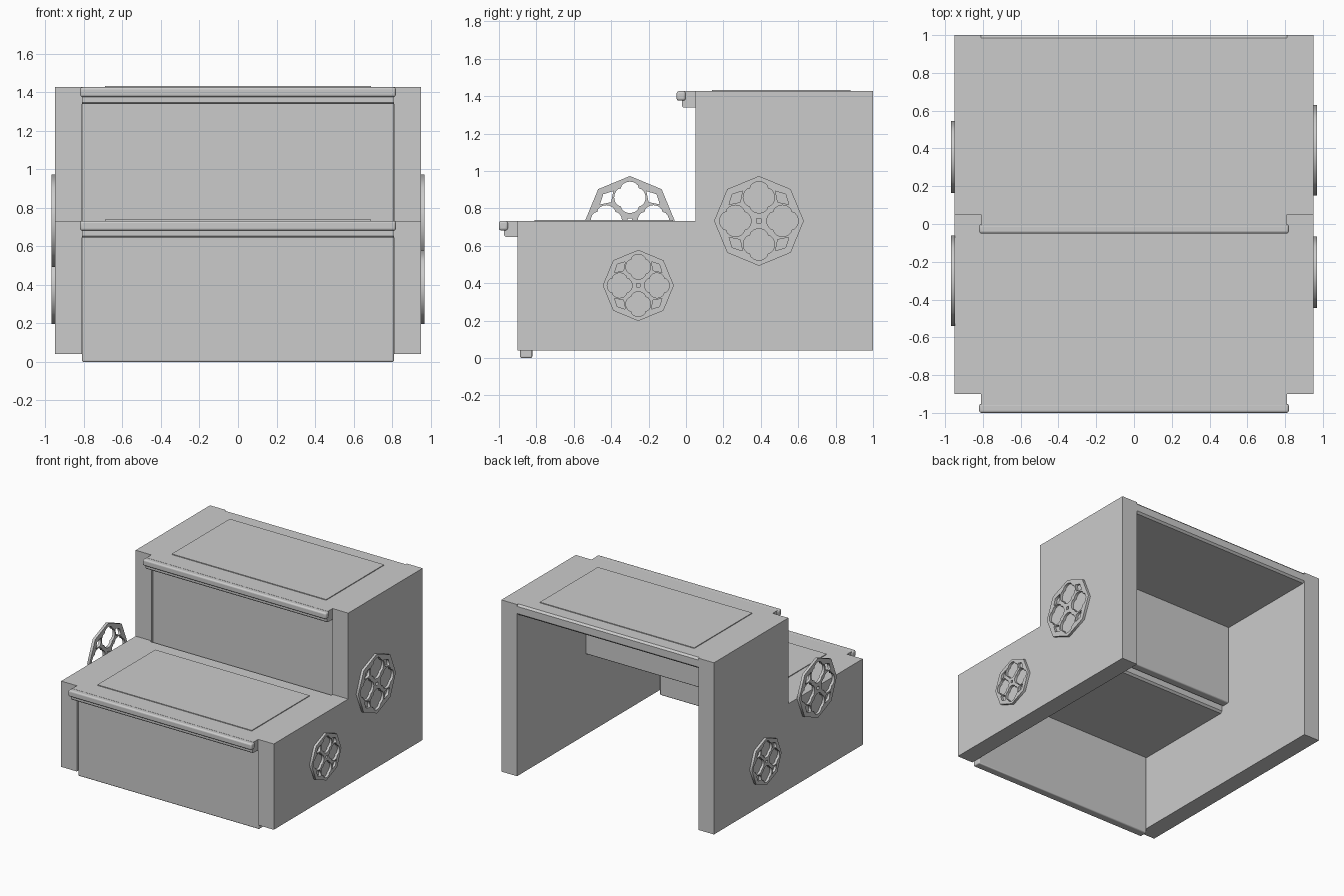
import bpy, bmesh, math
from mathutils import Matrix

if "Cube" in bpy.data.objects:
    bpy.data.objects.remove(bpy.data.objects["Cube"])

grey = bpy.data.materials.new("plain grey")
grey.diffuse_color = (0.6, 0.6, 0.6, 1)
grey.use_nodes = True
grey.node_tree.nodes["Principled BSDF"].inputs["Base Color"].default_value = grey.diffuse_color


def finish(ob, bevel=0, segments=3):
    ob.data.materials.clear()
    ob.data.materials.append(grey)
    if bevel:
        m = ob.modifiers.new("rounding", "BEVEL")
        m.width, m.segments, m.limit_method = bevel, segments, "ANGLE"
        for p in ob.data.polygons:
            p.use_smooth = True
        bpy.ops.object.select_all(action="DESELECT")
        ob.select_set(True)
        bpy.context.view_layer.objects.active = ob
        bpy.ops.object.shade_smooth_by_angle(angle=math.radians(40))
    return ob


def box(name, lo, hi, bevel=0):
    bm = bmesh.new()
    size = [b - a for a, b in zip(lo, hi)]
    mid = [(a + b) / 2 for a, b in zip(lo, hi)]
    bmesh.ops.create_cube(bm, size=1, matrix=Matrix.Translation(mid) @ Matrix.Diagonal((*size, 1)))
    me = bpy.data.meshes.new(name)
    bm.to_mesh(me)
    bm.free()
    ob = bpy.data.objects.new(name, me)
    bpy.context.collection.objects.link(ob)
    return finish(ob, bevel)


def extrude_x(name, profile, x0, x1):
    """Solid from a (y, z) outline, running from x0 to x1."""
    bm = bmesh.new()
    face = bm.faces.new([bm.verts.new((x0, y, z)) for y, z in profile])
    geo = bmesh.ops.extrude_face_region(bm, geom=[face])["geom"]
    bmesh.ops.translate(bm, vec=(x1 - x0, 0, 0),
                        verts=[v for v in geo if isinstance(v, bmesh.types.BMVert)])
    bmesh.ops.recalc_face_normals(bm, faces=bm.faces[:])
    me = bpy.data.meshes.new(name)
    bm.to_mesh(me)
    bm.free()
    ob = bpy.data.objects.new(name, me)
    bpy.context.collection.objects.link(ob)
    return finish(ob)


def polar(r, a):
    return r * math.cos(a), r * math.sin(a)


def rosette(name, x, y, z, R):
    """Octagonal tracery plate with four lobed holes, corner slots and a centre hole."""
    loops = [[polar(R, i * math.pi / 4) for i in range(8)]]
    loops.append([polar(0.07 * R, math.pi / 4 + i * math.pi / 2) for i in range(4)])
    for k in range(4):
        a = k * math.pi / 2
        cx, cy = polar(0.525 * R, a)
        hole = []
        for i in range(32):
            t = 2 * math.pi * i / 32
            r = R * (0.285 + 0.065 * abs(math.cos(2 * t)) ** 0.6)
            dx, dy = polar(r, t + a)
            hole.append((cx + dx, cy + dy))
        loops.append(hole)
        # slot between neighbouring lobes
        d = a + math.pi / 4
        loops.append([polar(0.59 * R, d), polar(0.76 * R, d - 0.28),
                      polar(0.84 * R, d), polar(0.76 * R, d + 0.28)])
    cu = bpy.data.curves.new(name, "CURVE")
    cu.dimensions, cu.fill_mode, cu.extrude = "2D", "BOTH", 0.011
    for loop in loops:
        s = cu.splines.new("POLY")
        s.points.add(len(loop) - 1)
        for p, (u, v) in zip(s.points, loop):
            p.co = (u, v, 0, 1)
        s.use_cyclic_u = True
    ob = bpy.data.objects.new(name, cu)
    ob.location = (x, y, z)
    ob.rotation_euler = (math.pi / 2, 0, math.pi / 2)
    bpy.context.collection.objects.link(ob)
    bpy.ops.object.select_all(action="DESELECT")
    ob.select_set(True)
    bpy.context.view_layer.objects.active = ob
    bpy.ops.object.convert(target="MESH")
    finish(bpy.context.object)


# stepped side walls
wall = [(-0.9, 0.04), (1, 0.04), (1, 1.427), (0.05, 1.427), (0.05, 0.733), (-0.9, 0.733)]
for side, s in (("left", -1), ("right", 1)):
    extrude_x(side + "_side_wall", wall, s * 0.81, s * 0.95)

# tread outline: deep slab with a thinner front overhang
tread = [(-0.96, 0.733), (-0.96, 0.688), (-0.972, 0.682), (-0.972, 0.654), (-0.964, 0.646),
         (0.035, 0.646), (0.05, 0.661), (0.05, 0.718), (0.035, 0.733)]

# two identical steps: riser, tread, rounded nosing and raised mat
for step, dy, dz in (("lower", 0, 0), ("upper", 0.95, 0.694)):
    def part(name, x, y0, y1, z0, z1, bevel=0):
        box(step + "_" + name, (-x, y0 + dy, z0 + dz), (x, y1 + dy, z1 + dz), bevel)
    part("riser", 0.81, -0.887, -0.822, 0, 0.66, 0.008)
    extrude_x(step + "_tread", [(y + dy, z + dz) for y, z in tread], -0.81, 0.81)
    part("nosing", 0.82, -1.0, -0.952, 0.682, 0.733, 0.012)
    part("mat", 0.69, -0.81, -0.07, 0.73, 0.739)

# tracery rosettes on the outer faces
rosette("right_large_rosette", 0.959, 0.39, 0.733, 0.24)
rosette("right_small_rosette", 0.959, -0.255, 0.388, 0.19)
rosette("left_large_rosette", -0.959, -0.30, 0.733, 0.24)
rosette("left_small_rosette", -0.959, 0.355, 0.388, 0.19)
